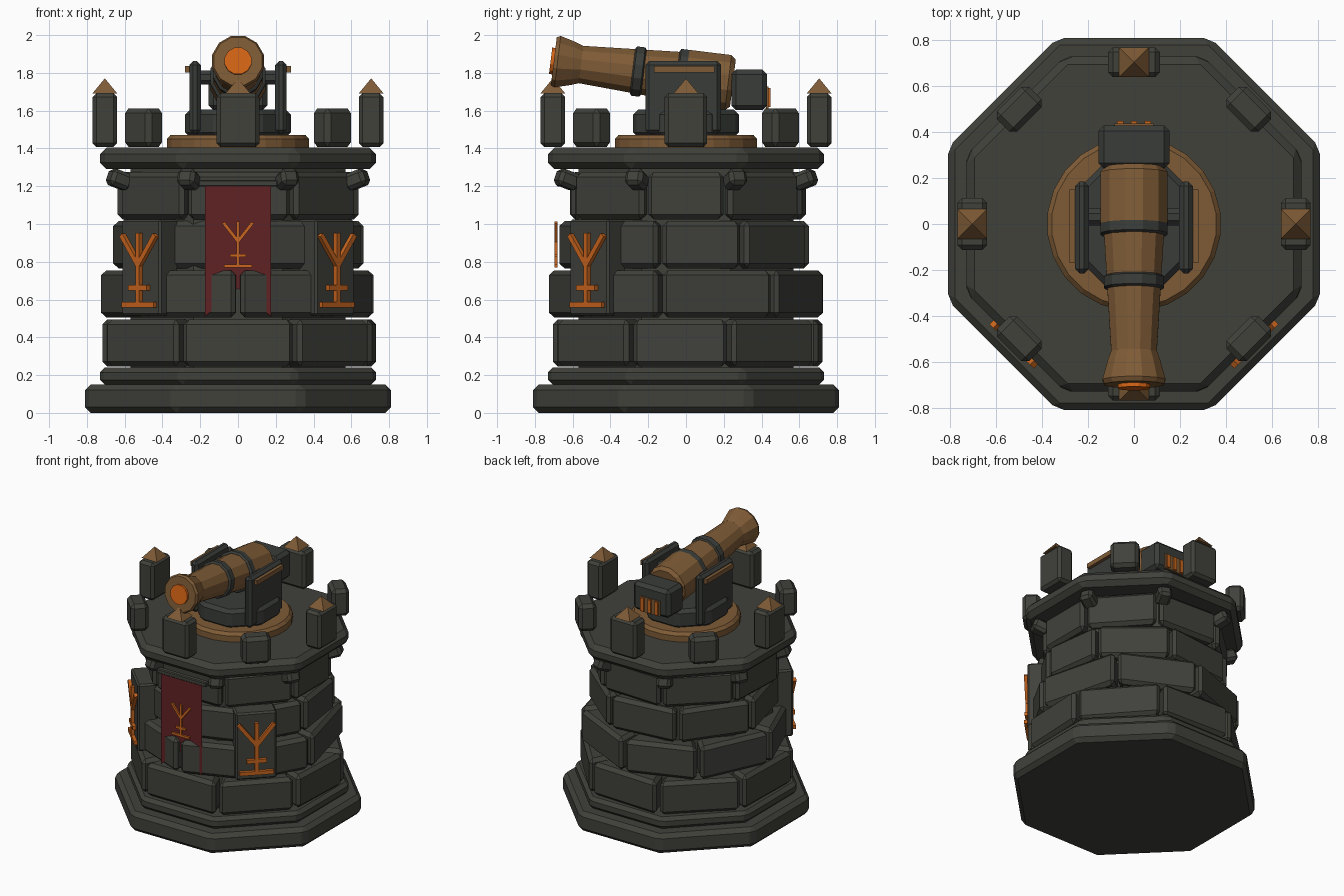
import bpy, bmesh
from math import sin, cos, pi, radians
from mathutils import Matrix, Vector

cube = bpy.data.objects.get("Cube")
if cube:
    bpy.data.objects.remove(cube)


def material(name, rgb):
    m = bpy.data.materials.new(name)
    m.use_nodes = True
    m.diffuse_color = (*rgb, 1)
    m.node_tree.nodes["Principled BSDF"].inputs["Base Color"].default_value = (*rgb, 1)
    return m


STONE = material("dark_stone", (0.052, 0.053, 0.044))
IRON = material("dark_iron", (0.042, 0.046, 0.041))
BRONZE = material("bronze", (0.21, 0.105, 0.037))
GLOW = material("glowing_orange", (0.68, 0.13, 0.008))
RUNE = material("rune_orange", (0.58, 0.13, 0.013))
CLOTH = material("red_cloth", (0.12, 0.016, 0.018))


def finish(name, bm, mat, matrix=Matrix()):
    bmesh.ops.recalc_face_normals(bm, faces=bm.faces)
    bm.transform(matrix)
    mesh = bpy.data.meshes.new(name)
    bm.to_mesh(mesh)
    bm.free()
    mesh.materials.append(mat)
    ob = bpy.data.objects.new(name, mesh)
    bpy.context.collection.objects.link(ob)
    return ob


def chamfer(bm, width):
    if width:
        bmesh.ops.bevel(bm, geom=bm.edges[:], offset=width, segments=1, affect='EDGES')


def add_prism(bm, points, z0, z1):
    """Extrude a flat outline from z0 to z1."""
    low = [bm.verts.new((x, y, z0)) for x, y in points]
    high = [bm.verts.new((x, y, z1)) for x, y in points]
    bm.faces.new(low)
    bm.faces.new(high)
    for i in range(len(points)):
        j = (i + 1) % len(points)
        bm.faces.new((low[i], low[j], high[j], high[i]))


def octagon(name, apothem, z0, z1, bevel, mat):
    bm = bmesh.new()
    r = apothem / cos(pi / 8)
    add_prism(bm, [(r * cos(pi / 8 + k * pi / 4), r * sin(pi / 8 + k * pi / 4))
                   for k in range(8)], z0, z1)
    chamfer(bm, bevel)
    return finish(name, bm, mat)


def box(name, centre, size, mat, bevel=0.0, matrix=Matrix()):
    bm = bmesh.new()
    bmesh.ops.create_cube(bm, size=1, matrix=Matrix.Diagonal((*size, 1)))
    chamfer(bm, bevel)
    return finish(name, bm, mat, matrix @ Matrix.Translation(centre))


def lathe(name, profile, sides, mat, matrix=Matrix()):
    """Spin (radius, height) pairs into a capped solid."""
    bm = bmesh.new()
    rings = [[bm.verts.new((r * cos(2 * pi * (k + .5) / sides),
                            r * sin(2 * pi * (k + .5) / sides), z))
              for k in range(sides)] for r, z in profile]
    for a, b in zip(rings, rings[1:]):
        for i in range(sides):
            j = (i + 1) % sides
            bm.faces.new((a[i], a[j], b[j], b[i]))
    bm.faces.new(rings[0])
    bm.faces.new(rings[-1])
    return finish(name, bm, mat, matrix)


def turn(degrees):
    """Turn a part built at the front round the tower towards +x."""
    return Matrix.Rotation(radians(degrees), 4, 'Z')


# Plinth, core and cap
octagon("base_slab", 0.81, 0, 0.15, 0.03, STONE)
octagon("base_step", 0.73, 0.15, 0.24, 0.025, STONE)
octagon("wall_core", 0.57, 0.22, 1.31, 0, STONE)
octagon("cap_slab", 0.73, 1.29, 1.405, 0.035, STONE)


# Courses of chamfered wall blocks, given by the joint angles
def course(name, z, radius, joints):
    bm = bmesh.new()
    for a, b in zip(joints, joints[1:] + [joints[0] + 360]):
        block = bmesh.new()
        corners = [(radius, a + 1), (radius, b - 1), (0.5, b - 1), (0.5, a + 1)]
        add_prism(block, [(r * sin(radians(t)), -r * cos(radians(t))) for r, t in corners],
                  z, z + 0.25)
        bmesh.ops.recalc_face_normals(block, faces=block.faces)
        chamfer(block, 0.026)
        part = bpy.data.meshes.new("block")
        block.to_mesh(part)
        block.free()
        bm.from_mesh(part)
        bpy.data.meshes.remove(part)
    finish(name, bm, STONE)


course("wall_course_1", 0.245, 0.765, [-24, 24, 67, 108, 155, 200, 246, 291])
course("wall_course_2", 0.505, 0.735, [0, 42, 79, 130, 178, 222, 268, 315])
course("wall_course_3", 0.765, 0.68, [0, 40, 78, 117, 163, 210, 258, 312])
course("wall_course_4", 1.025, 0.672, [-25, 26, 71, 109, 155, 200, 246, 289])

# Corbels, merlons and capped posts around the rim
for k in range(8):
    tilt = turn(22.5 + 45 * k) @ Matrix.Translation((0, -0.68, 1.235)) @ Matrix.Rotation(radians(-20), 4, 'X')
    box(f"corbel_{k + 1}", (0, 0, 0), (0.1, 0.12, 0.09), STONE, 0.02, tilt)
for k in range(4):
    spin = turn(90 * k)
    box(f"post_{k + 1}", (0, -0.705, 1.55), (0.225, 0.13, 0.285), STONE, 0.02, spin)
    lathe(f"post_finial_{k + 1}", [(0.092, 1.692), (0.001, 1.77)], 4, BRONZE,
          spin @ Matrix.Translation((0, -0.705, 0)))
    box(f"merlon_{k + 1}", (0, -0.707, 1.51), (0.2, 0.125, 0.205), STONE, 0.025, turn(45 + 90 * k))


# Rune built from straight strokes
def rune(name, matrix, s):
    bm = bmesh.new()
    strokes = [(0, 0, 0, 0.38), (-0.12, 0, 0.12, 0), (-0.07, 0.09, 0.07, 0.09),
               (0, 0.21, -0.125, 0.37), (0, 0.21, 0.125, 0.37)]
    for x0, z0, x1, z1 in strokes:
        p, q = Vector((x0, 0, z0)) * s, Vector((x1, 0, z1)) * s
        d = (q - p).normalized()
        frame = Matrix((d, (0, 1, 0), d.cross((0, 1, 0)))).transposed().to_4x4()
        bmesh.ops.create_cube(bm, size=1, matrix=Matrix.Translation((p + q) / 2) @ frame
                              @ Matrix.Diagonal(((q - p).length, 0.024 * s, 0.028 * s, 1)))
    finish(name, bm, RUNE, matrix)


# Rune tablets on the two front diagonals
for side, angle in (("left", 45), ("right", -45)):
    box(f"tablet_{side}", (0, -0.66, 0.77), (0.29, 0.14, 0.51), STONE, 0.012, turn(angle))
    rune(f"tablet_rune_{side}", turn(angle) @ Matrix.Translation((0, -0.742, 0.572)), 1)

# Hanging swallow-tailed banner
bm = bmesh.new()
outline = [(-0.175, 1.2), (-0.175, 0.51), (0, 0.66), (0.175, 0.51), (0.175, 1.2), (0, 1.2)]
v = [bm.verts.new((x, -0.682, z)) for x, z in outline]
bm.faces.new((v[0], v[1], v[2], v[5]))
bm.faces.new((v[5], v[2], v[3], v[4]))
finish("banner", bm, CLOTH)
box("banner_bar", (0, -0.665, 1.215), (0.42, 0.04, 0.035), STONE, 0.006)
rune("banner_rune", Matrix.Translation((0, -0.688, 0.778)), 0.62)

# Turntable
lathe("turntable_ring", [(0.38, 1.4), (0.38, 1.45), (0.36, 1.472)], 24, BRONZE)
octagon("turntable", 0.28, 1.46, 1.605, 0.025, IRON)

# Carriage cheeks with bronze trim
for side, s in (("left", 1), ("right", -1)):
    box(f"cheek_{side}", (s * 0.227, -0.015, 1.67), (0.06, 0.4, 0.385), IRON, 0.02)
    box(f"cheek_trim_{side}", (s * 0.268, -0.01, 1.82), (0.026, 0.32, 0.035), BRONZE)
lathe("trunnion", [(0.04, -0.21), (0.04, 0.21)], 8, IRON,
      Matrix.Translation((0, 0.03, 1.775)) @ Matrix.Rotation(pi / 2, 4, 'Y'))

# Barrel, raised slightly towards the front
aim = Matrix.Translation((0, 0, 1.776)) @ Matrix.Rotation(radians(83), 4, 'X')
lathe("barrel", [(0.13, -0.25), (0.152, -0.225), (0.152, 0), (0.137, 0.015), (0.103, 0.56),
                 (0.118, 0.6), (0.142, 0.685), (0.132, 0.705), (0.075, 0.705)], 12, BRONZE, aim)
for name, z, r in (("barrel_band_rear", 0.02, 0.152), ("barrel_band_front", 0.255, 0.136)):
    lathe(name, [(r - 0.012, z - 0.03), (r, z - 0.022), (r, z + 0.022), (r - 0.012, z + 0.03)],
          12, IRON, aim)
lathe("muzzle_glow", [(0.073, 0.69), (0.073, 0.722)], 12, GLOW, aim)

# Breech block with glowing vents at the back
box("breech_block", (0, 0.335, 1.71), (0.31, 0.19, 0.215), IRON, 0.025)
box("vent_plate", (0, 0.43, 1.67), (0.17, 0.014, 0.115), BRONZE)
for k in (-1, 0, 1):
    box(f"vent_{k + 2}", (k * 0.06, 0.436, 1.67), (0.028, 0.024, 0.1), RUNE)
